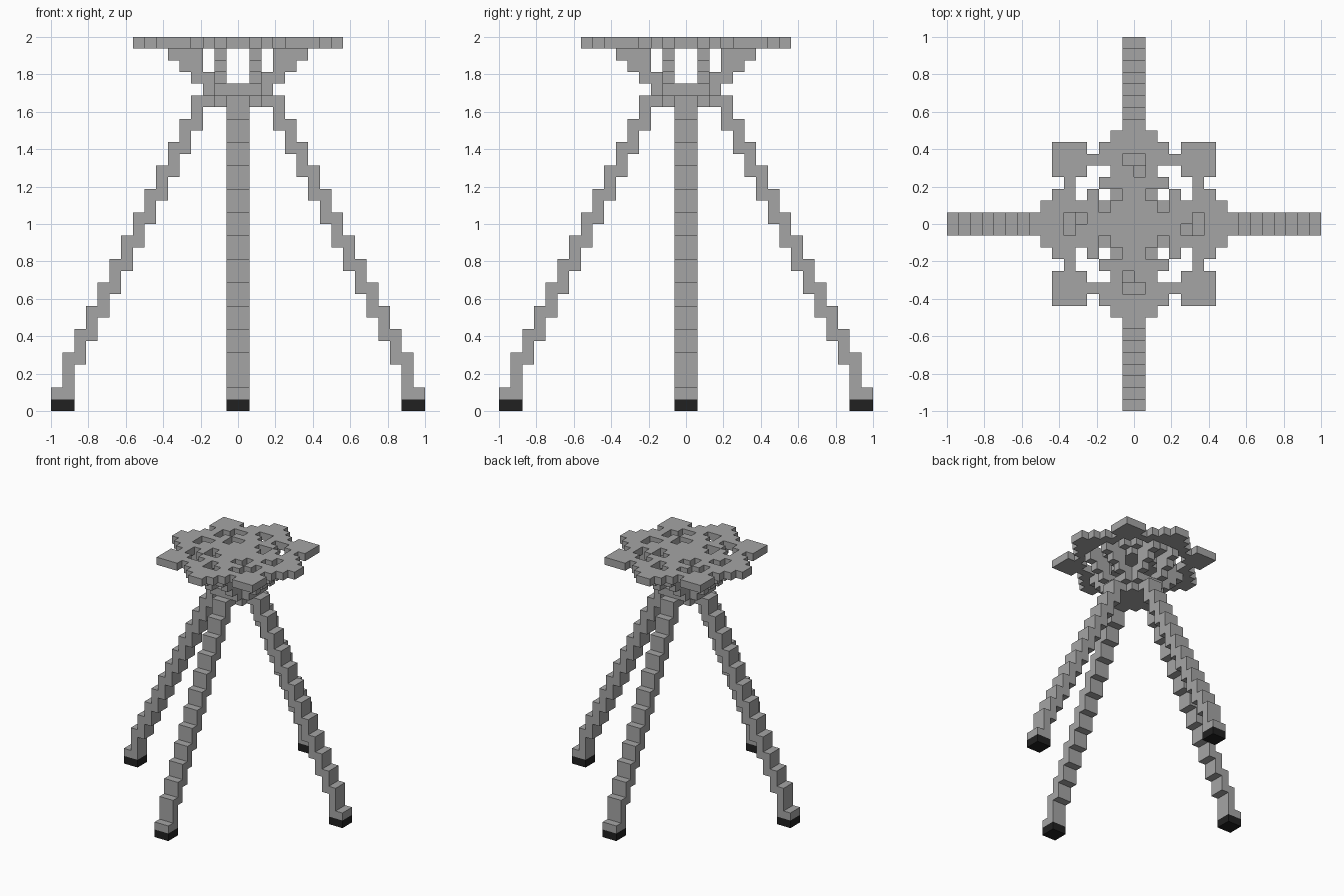
import bpy, bmesh
from mathutils import Vector

U = 1 / 16  # size of one block

cube = bpy.data.objects.get("Cube")
if cube:
    bpy.data.objects.remove(cube)


def material(name, value):
    m = bpy.data.materials.new(name)
    m.use_nodes = True
    m.diffuse_color = (value, value, value, 1)
    m.node_tree.nodes["Principled BSDF"].inputs["Base Color"].default_value = m.diffuse_color
    return m


grey = material("stone grey", 0.376)
black = material("rubber black", 0.015)


def box(x0, x1, y0, y1, z0, z1):
    return {(x, y, z) for x in range(x0, x1) for y in range(y0, y1) for z in range(z0, z1)}


def turn(cells, times):
    # quarter turns about the vertical axis
    for _ in range(times):
        cells = {(-y - 1, x, z) for x, y, z in cells}
    return cells


def around(cells):
    return set().union(*(turn(cells, i) for i in range(4)))


def build(name, cells, mat):
    # outer skin of a set of blocks
    bm = bmesh.new()
    for c in cells:
        for axis in range(3):
            for side in (0, 1):
                step = [0, 0, 0]
                step[axis] = 2 * side - 1
                if tuple(a + b for a, b in zip(c, step)) in cells:
                    continue
                corners = []
                for u, v in ((0, 0), (1, 0), (1, 1), (0, 1)):
                    p = Vector(c)
                    p[axis] += side
                    p[(axis + 1) % 3] += u
                    p[(axis + 2) % 3] += v
                    corners.append(bm.verts.new(p * U))
                bm.faces.new(corners if side else corners[::-1])
    bmesh.ops.remove_doubles(bm, verts=bm.verts, dist=U / 100)
    bmesh.ops.dissolve_limit(bm, angle_limit=0.01, verts=bm.verts, edges=bm.edges)
    me = bpy.data.meshes.new(name)
    bm.to_mesh(me)
    bm.free()
    me.materials.append(mat)
    ob = bpy.data.objects.new(name, me)
    bpy.context.collection.objects.link(ob)


# Stepped leg on the +x side, with its foot
leg = box(14, 16, -1, 1, 1, 2) | box(14, 15, -1, 1, 1, 5)
for k in range(3, 14):
    z = 4 + 2 * (13 - k)
    leg |= box(k, k + 1, -1, 1, z, z + 3)
foot = box(14, 16, -1, 1, 0, 1)
for i, side in enumerate(("left", "back", "right", "front")):
    build(side + "_leg", turn(leg, i), grey)
    build(side + "_foot", turn(foot, i), black)

# Hub joining the legs
build("hub", box(-2, 2, -2, 2, 26, 28) | around(box(2, 3, -1, 1, 26, 28)), grey)

# Paired diagonal struts under the seat
strut = set()
for y in (-2, 1):
    for z, x0, x1 in ((27, 1, 3), (28, 2, 4), (29, 3, 5), (30, 3, 6)):
        strut |= box(x0, x1, y, y + 1, z, z + 1)
build("struts", around(strut), grey)

# Openwork seat: stepped diamond, corner pads, then pierced holes
plate = set()
for y, half in enumerate((9, 8, 7, 6, 5, 4)):
    plate |= box(-half, half, -y - 1, y + 1, 31, 32)
plate = around(plate | box(4, 7, 4, 7, 31, 32))
holes = box(-1, 1, 5, 6, 31, 32) | box(0, 1, 4, 5, 31, 32)
for x, y in ((2, 1), (2, 2), (1, 2), (4, 3), (3, 3), (3, 4), (4, 2), (2, 4)):
    holes.add((x, y, 31))
build("seat", plate - around(holes), grey)
